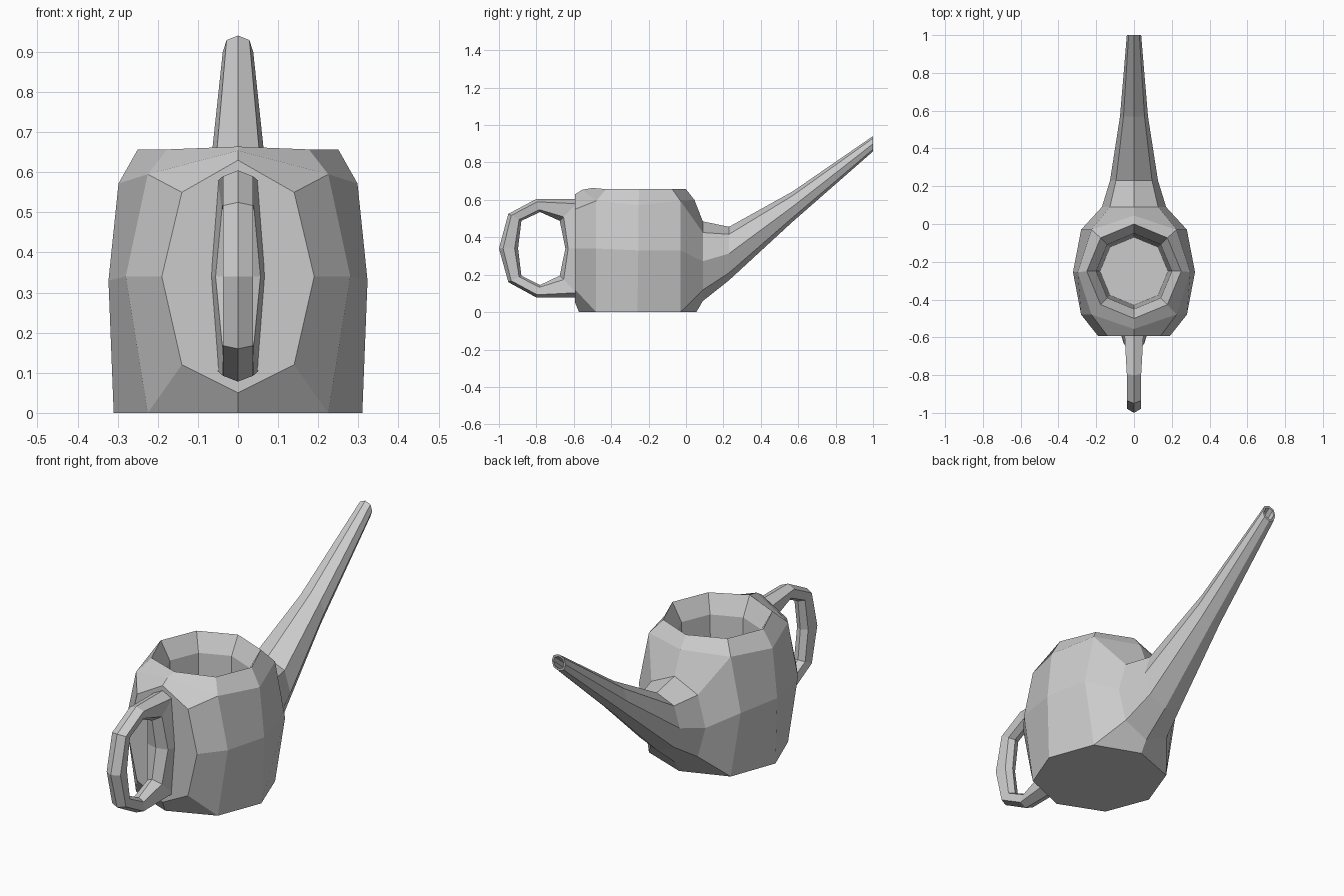
import bpy, bmesh
from math import sin, cos, pi

if "Cube" in bpy.data.objects:
    bpy.data.objects.remove(bpy.data.objects["Cube"])


def build(name, half_faces):
    """Make an object from the faces of its +x half, mirrored and welded."""
    bm = bmesh.new()
    for s in (1, -1):
        for pts in half_faces:
            bm.faces.new([bm.verts.new((s * x, y, z)) for x, y, z in pts])
    bmesh.ops.remove_doubles(bm, verts=bm.verts, dist=0.0005)
    bmesh.ops.recalc_face_normals(bm, faces=bm.faces)
    me = bpy.data.meshes.new(name)
    bm.to_mesh(me)
    bm.free()
    ob = bpy.data.objects.new(name, me)
    bpy.context.collection.objects.link(ob)
    return ob


def bridge(a, b):
    """Quads between two open rows of points."""
    return [[a[i], a[i + 1], b[i + 1], b[i]] for i in range(len(a) - 1)]


def octo(r, z):
    """Half octagon around the can's axis, from front to back."""
    return [(r * sin(k * pi / 4) if 0 < k < 4 else 0, -0.25 - r * cos(k * pi / 4), z)
            for k in range(5)]


def spout_ring(y, zc, w, h):
    """Half octagonal section of the spout, from top to bottom."""
    return [(0, y, zc + h), (.75 * w, y, zc + .72 * h), (w, y, zc),
            (.75 * w, y, zc - .72 * h), (0, y, zc - h)]


# Body: three columns per half, plus a front panel and a spout port
rim = octo(.25, .657)
rim[0] = (0, -.5, .664)
front = [(.225, -.48, 0), (.28, -.48, .34), (.225, -.48, .595), rim[1]]
side = [(.31, -.26, 0), (.323, -.255, .33), (.298, -.255, .572), rim[2]]
back = [(.225, -.03, 0), (.28, -.03, .33), (.225, -.03, .595), rim[3]]
panel = [(0, -.593, .63), (.14, -.593, .55), (.19, -.593, .34), (.14, -.593, .12), (0, -.593, .05)]
port = spout_ring(.09, .272, .17, .213)


def collar(col, ring, crown, rim_mid, foot):
    """Faces joining a corner column to the ring of the panel or port."""
    base, mid, shoulder, top = col
    return [[foot, base, ring[3], ring[4]], [base, mid, ring[2], ring[3]],
            [mid, shoulder, ring[1], ring[2]], [shoulder, crown, ring[0], ring[1]],
            [shoulder, top, rim_mid, crown]]


feet = [(0, -.572, 0), (0, .055, 0)]
faces = bridge(front, side) + bridge(side, back)
faces += collar(front, panel, (0, -.555, .654), rim[0], feet[0])
faces += collar(back, port, (0, .045, .6), rim[4], feet[1])
faces.append(panel)
faces.append([feet[0], front[0], side[0], back[0], feet[1]])

# Inside walls and floor
wall, floor = octo(.2, .57), octo(.18, .05)
faces += bridge(rim, wall) + bridge(wall, floor) + [floor]
build("can_body", faces)

# Spout with a hollow tip
rings = [port, spout_ring(.23, .313, .127, .143), spout_ring(.57, .564, .074, .081),
         spout_ring(1, .9, .038, .041), spout_ring(1, .9, .028, .03),
         spout_ring(.8, .742, .03, .032)]
faces = [rings[-1]]
for a, b in zip(rings, rings[1:]):
    faces += bridge(a, b)
build("spout", faces)

# Handle loop: hexagonal section between an outer and an inner outline (y, z)
outer = [(-.8, .605), (-.95, .525), (-1, .34), (-.95, .16), (-.8, .078),
         (-.56, .078), (-.56, .34), (-.56, .605)]
inner = [(-.78, .535), (-.88, .488), (-.898, .34), (-.88, .195), (-.78, .145),
         (-.675, .195), (-.645, .34), (-.675, .488)]
widths = [.038] * 5 + [.05, .07, .05]
sections = []
for (oy, oz), (iy, iz), w in zip(outer, inner, widths):
    sections.append([(x, oy + (iy - oy) * t, oz + (iz - oz) * t)
                     for t, x in ((0, 0), (.22, w), (.82, w * .8), (1, 0))])
faces = []
for i in range(8):
    faces += bridge(sections[i], sections[(i + 1) % 8])
build("handle", faces)
